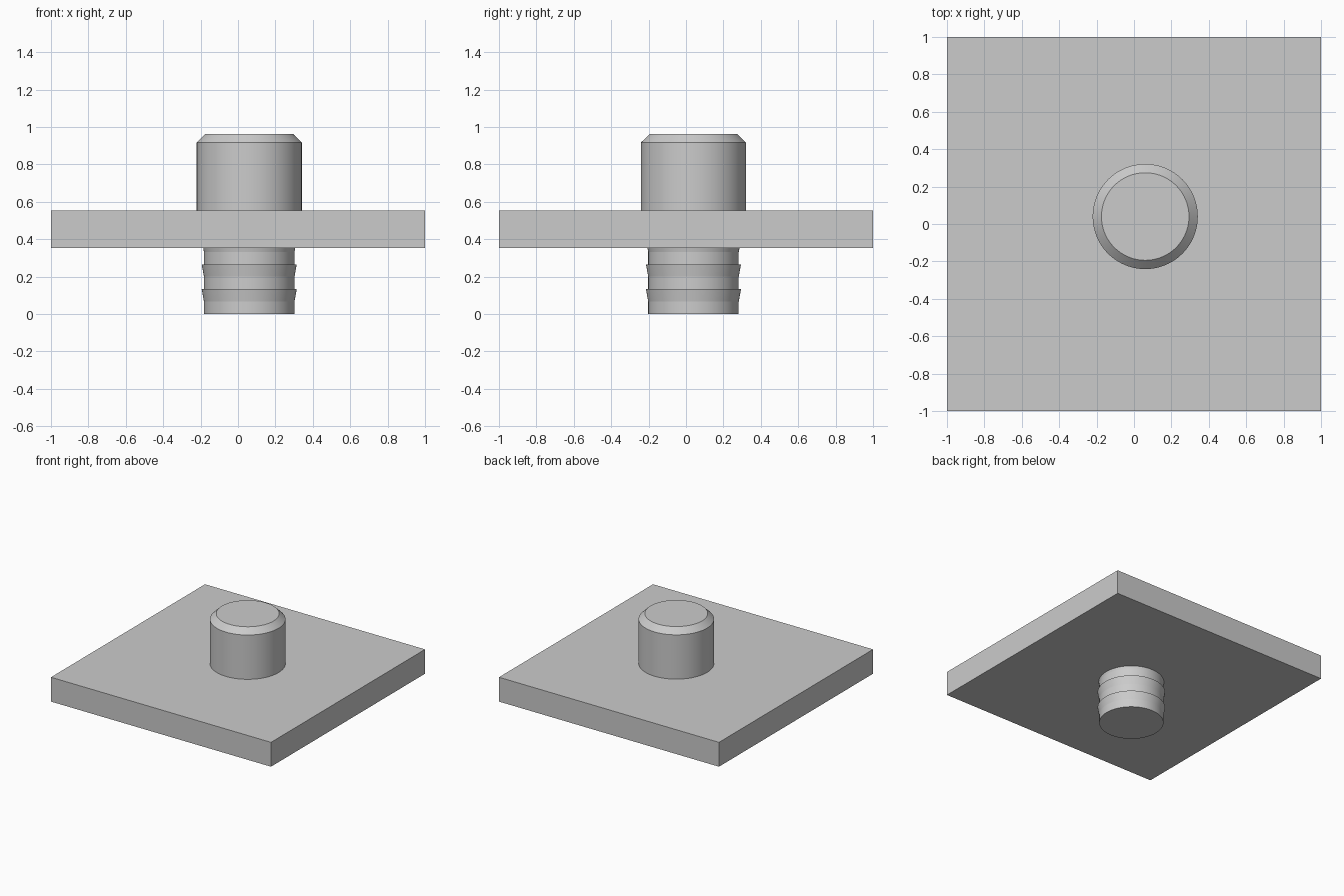
import bpy, bmesh, math

if "Cube" in bpy.data.objects:
    bpy.data.objects.remove(bpy.data.objects["Cube"])

grey = bpy.data.materials.new("light_grey")
grey.diffuse_color = (0.6, 0.6, 0.6, 1)
grey.use_nodes = True
grey.node_tree.nodes["Principled BSDF"].inputs["Base Color"].default_value = grey.diffuse_color

CX, CY = 0.06, 0.04          # peg axis
PLATE_LOW, PLATE_HIGH = 0.353, 0.553


def finish(name, bm, smooth):
    bmesh.ops.recalc_face_normals(bm, faces=bm.faces)
    mesh = bpy.data.meshes.new(name)
    bm.to_mesh(mesh)
    bm.free()
    obj = bpy.data.objects.new(name, mesh)
    bpy.context.collection.objects.link(obj)
    mesh.materials.append(grey)
    if smooth:
        bpy.ops.object.select_all(action='DESELECT')
        obj.select_set(True)
        bpy.context.view_layer.objects.active = obj
        bpy.ops.object.shade_smooth_by_angle(angle=math.radians(8))
    return obj


def turned(name, profile, sides=96):
    """Solid of revolution from (radius, height) points, capped at both ends."""
    bm = bmesh.new()
    rings = []
    for r, z in profile:
        rings.append([bm.verts.new((CX + r * math.cos(2 * math.pi * i / sides),
                                    CY + r * math.sin(2 * math.pi * i / sides), z))
                      for i in range(sides)])
    for a, b in zip(rings, rings[1:]):
        for i in range(sides):
            j = (i + 1) % sides
            bm.faces.new((a[i], a[j], b[j], b[i]))
    bm.faces.new(rings[0])
    bm.faces.new(rings[-1])
    return finish(name, bm, True)


# Square base plate
bm = bmesh.new()
bmesh.ops.create_cube(bm, size=1)
for v in bm.verts:
    v.co = (v.co.x * 2, v.co.y * 2, PLATE_HIGH if v.co.z > 0 else PLATE_LOW)
finish("plate", bm, False)

# Upper stud with chamfered rim
turned("upper_stud", [(0.281, PLATE_HIGH), (0.281, 0.917), (0.234, 0.963)])

# Lower stem: barbs flare upwards, then step back; the last runs into the plate
R, BARB, PITCH = 0.242, 0.254, 0.133
profile = [(R, 0)]
for k in range(2):
    profile += [(R, PITCH * (k + 0.5)), (BARB, PITCH * (k + 1)), (R, PITCH * (k + 1))]
profile += [(R, PITCH * 2.5), (0.246, PLATE_LOW)]
turned("barbed_stem", profile)
